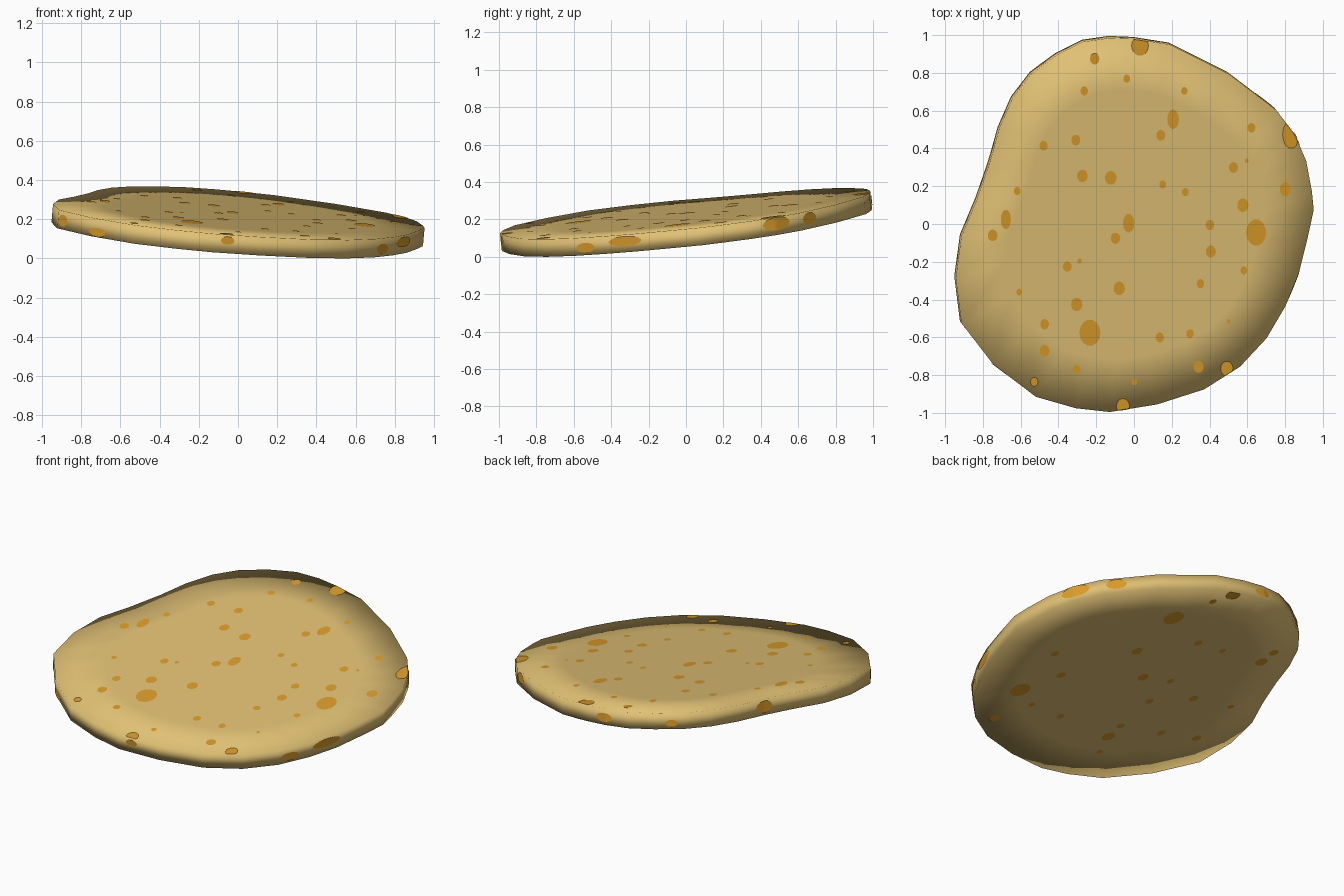
import bpy, bmesh, math
from mathutils import Vector

if "Cube" in bpy.data.objects:
    bpy.data.objects.remove(bpy.data.objects["Cube"])

# Outline of the slab seen from above (anticlockwise)
OUTLINE = [(-.13, .99), (-.27, .97), (-.41, .90), (-.545, .80), (-.645, .67), (-.715, .51), (-.765, .33),
           (-.835, .13), (-.915, -.06), (-.945, -.28), (-.915, -.52), (-.745, -.74), (-.52, -.91), (-.31, -.97),
           (-.13, -.99), (.12, -.95), (.37, -.87), (.56, -.75), (.70, -.60), (.80, -.43), (.87, -.26),
           (.915, -.08), (.95, .08), (.94, .18), (.91, .34), (.85, .48), (.75, .61), (.50, .80), (.19, .955), (0, .985)]
SX, SY, THICK, BASE = -.086, .115, .095, .225
NORMAL = Vector((-SX, -SY, 1)).normalized()


def material(name, rgb):
    m = bpy.data.materials.new(name)
    m.diffuse_color = (*rgb, 1)
    m.use_nodes = True
    m.node_tree.nodes["Principled BSDF"].inputs["Base Color"].default_value = m.diffuse_color
    return m


CRUST = material("pale_tan", (.745, .527, .174))
SPOT = material("toasted_orange", (.70, .33, .023))


def place(x, y, depth=0.0):
    """Point on the tilted slab, depth measured down from its top face."""
    return Vector((x, y, BASE + SX * x + SY * y)) - NORMAL * depth


def edge_radius(a):
    """Distance from the middle to the outline in direction a."""
    d = Vector((math.cos(a), math.sin(a)))
    for i, p in enumerate(OUTLINE):
        p = Vector(p)
        e = Vector(OUTLINE[(i + 1) % len(OUTLINE)]) - p
        den = d.x * e.y - d.y * e.x
        if abs(den) < 1e-9:
            continue
        r = (p.x * e.y - p.y * e.x) / den
        s = (p.x * d.y - p.y * d.x) / den
        if r > 0 and -1e-6 <= s <= 1 + 1e-6:
            return r
    return 1.0


def finish(bm, name, mat):
    mesh = bpy.data.meshes.new(name)
    bm.to_mesh(mesh)
    bm.free()
    mesh.materials.append(mat)
    ob = bpy.data.objects.new(name, mesh)
    bpy.context.collection.objects.link(ob)
    return ob


# Slab: flat inner faces, rim bands and side wall, all smooth shaded
bm = bmesh.new()
rings = [[bm.verts.new(place(x * s, y * s, d)) for x, y in OUTLINE]
         for s, d in ((.72, 0), (1, 0), (1, THICK), (.72, THICK))]
bm.faces.new(rings[0])
bm.faces.new(rings[3][::-1])
n = len(OUTLINE)
for upper, lower in zip(rings, rings[1:]):
    for i in range(n):
        j = (i + 1) % n
        bm.faces.new((upper[i], lower[i], lower[j], upper[j]))
bmesh.ops.recalc_face_normals(bm, faces=bm.faces)
for f in bm.faces:
    f.smooth = True
slab = finish(bm, "slab", CRUST)

# Spots on the top face: x, y, half width
TOP = [(.03, .95, .045), (-.21, .88, .025), (-.04, .775, .018), (-.265, .71, .02), (.265, .71, .017),
       (.14, .475, .024), (-.31, .45, .024), (-.48, .42, .022), (.62, .515, .021), (.525, .305, .024),
       (.80, .19, .03), (-.275, .26, .028), (-.125, .25, .031), (.15, .215, .018), (.27, .175, .018),
       (.575, .105, .03), (-.62, .18, .018), (-.75, -.055, .026), (.40, 0, .023), (.405, -.14, .027),
       (-.10, -.07, .025), (-.355, -.22, .023), (-.29, -.19, .012), (.58, -.24, .018), (.35, -.31, .02),
       (-.08, -.335, .03), (-.305, -.42, .03), (-.475, -.525, .023), (-.475, -.665, .026), (.135, -.595, .022),
       (.295, -.575, .02), (-.305, -.765, .02), (.34, -.75, .027), (0, -.83, .015), (-.53, -.83, .02),
       (.49, -.76, .033), (-.61, -.355, .015), (.595, .34, .01), (.5, -.51, .01), (-.06, -.96, .035)]
# Bigger or longer top spots: x, y, half width, half height
BIG = [(.645, -.04, .053, .07), (-.235, -.57, .056, .07), (.205, .56, .031, .052), (.83, .48, .045, .075),
       (-.03, .01, .03, .05), (-.68, .03, .027, .052)]
# Spots on the underside
BOTTOM = [(.52, -.40, .055), (.22, .60, .055), (-.26, -.55, .035), (.07, .95, .04), (.18, .23, .03),
          (-.03, .03, .03), (-.20, .07, .02), (.41, -.17, .025), (.59, -.01, .022), (.36, -.49, .018),
          (.13, -.51, .02), (-.23, -.15, .022), (-.44, -.01, .025), (-.25, -.43, .022), (-.51, -.38, .022),
          (-.69, .02, .018), (-.54, .47, .033), (-.54, .58, .025), (-.08, .46, .022), (-.26, .46, .018),
          (-.73, -.33, .025), (.46, -.70, .03), (.13, .84, .02), (-.32, -.70, .018)]


def spot_sheet(name, spots, depth):
    bm = bmesh.new()
    for x, y, rx, *ry in spots:
        ry = ry[0] if ry else rx * 1.2
        ring = []
        for k in range(14):
            t = k * math.tau / 14
            px, py = x + rx * math.cos(t), y + ry * math.sin(t)
            a = math.atan2(py, px)
            r = min(math.hypot(px, py), edge_radius(a) * .998)   # stay inside the rim
            ring.append(bm.verts.new(place(r * math.cos(a), r * math.sin(a), depth)))
        bm.faces.new(ring if depth < 0 else ring[::-1])
    return finish(bm, name, SPOT)


parts = [slab,
         spot_sheet("top_spots", TOP + BIG, -.002),
         spot_sheet("underside_spots", BOTTOM, THICK + .002)]

# Spots on the side wall: direction and half span in degrees, middle and half height
bm = bmesh.new()
for ang, span, mid, half in [(-21, 6, .035, .025), (-36, 3.5, .055, .025), (30, 5, .035, .034), (44, 3.5, .04, .03),
                             (212, 2, .05, .03), (227, 3, .07, .022), (267, 2, .03, .02),
                             (157, 4, .045, .035), (97, 3, .05, .025), (120, 2, .06, .02)]:
    cols = []
    for k in range(13):
        c = -1 + k / 6
        a = math.radians(ang + span * c)
        h = half * math.sqrt(max(0, 1 - c * c)) + .0005
        r = edge_radius(a) + .003
        cols.append([bm.verts.new(place(r * math.cos(a), r * math.sin(a), mid + d)) for d in (-h, h)])
    for p, q in zip(cols, cols[1:]):
        bm.faces.new((p[0], p[1], q[1], q[0]))
parts.append(finish(bm, "side_spots", SPOT))

# Centre everything and stand it on the ground
pts = [v.co for v in slab.data.vertices]
shift = Vector(((max(p.x for p in pts) + min(p.x for p in pts)) / 2,
                (max(p.y for p in pts) + min(p.y for p in pts)) / 2,
                min(p.z for p in pts)))
for ob in parts:
    ob.location = -shift
